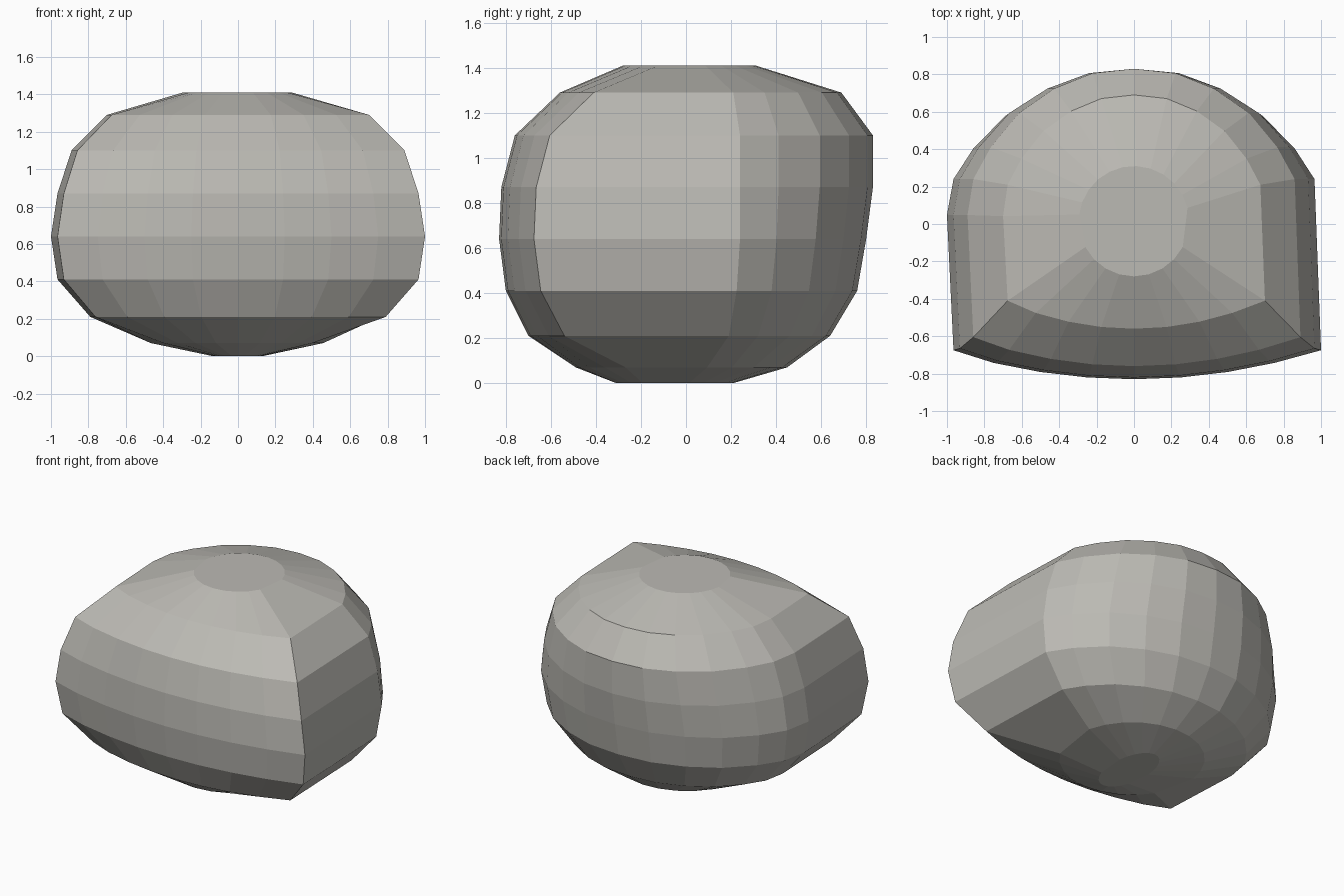
import bpy, bmesh, math

if "Cube" in bpy.data.objects:
    bpy.data.objects.remove(bpy.data.objects["Cube"])

# Cross-sections of the D-shaped body: z, half width, front y, corner y, shoulder y, back y
D_RINGS = [
    (0.21, 0.79, -0.70, -0.54, 0.19, 0.64),
    (0.41, 0.965, -0.80, -0.645, 0.225, 0.76),
    (0.64, 1.00, -0.83, -0.675, 0.24, 0.80),
    (0.87, 0.965, -0.82, -0.665, 0.24, 0.83),
    (1.10, 0.89, -0.76, -0.605, 0.24, 0.83),
    (1.29, 0.70, -0.56, -0.41, 0.21, 0.69),
]
# Back curve from shoulder to shoulder: fraction of width, fraction of depth
BACK = [(0.965, 0.0), (0.86, 0.29), (0.69, 0.60), (0.48, 0.82), (0.25, 0.96), (0.0, 1.0)]


def d_ring(z, w, front, corner, shoulder, back):
    pts = []
    for i in range(-4, 5):                       # bowed front
        t = i / 4
        x = w * t * (0.965 if i == -4 else 1)
        pts.append((x, front + (corner - front) * t * t, z))
    right = [(w * a, shoulder + (back - shoulder) * b, z) for a, b in BACK]
    pts += right                                 # rounded back
    pts += [(-x, y, zz) for x, y, zz in reversed(right[:-1])]
    pts.append((-w, shoulder * 0.2, z))          # extra point on the left side
    return pts


def oval_ring(z, rx, ry, cy, corner_deg):
    angles = [-180 + corner_deg + (180 - 2 * corner_deg) * i / 8 for i in range(9)]
    angles += [14 + (160 - 14) * i / 10 for i in range(11)] + [173]
    return [(rx * math.cos(math.radians(a)), cy + ry * math.sin(math.radians(a)), z)
            for a in angles]


# Stack of rings, closed by flat oval caps
rings = [oval_ring(0.0, 0.135, 0.26, -0.05, 33), oval_ring(0.07, 0.47, 0.47, -0.02, 32)]
rings += [d_ring(*r) for r in D_RINGS]
rings.append(oval_ring(1.41, 0.295, 0.295, 0.015, 28))

bm = bmesh.new()
loops = [[bm.verts.new(p) for p in ring] for ring in rings]
n = len(loops[0])
for low, high in zip(loops, loops[1:]):
    for i in range(n):
        j = (i + 1) % n
        bm.faces.new((low[i], low[j], high[j], high[i]))
bm.faces.new(loops[-1])
bm.faces.new(list(reversed(loops[0])))
bmesh.ops.recalc_face_normals(bm, faces=bm.faces[:])

mesh = bpy.data.meshes.new("rounded_body")
bm.to_mesh(mesh)
bm.free()
body = bpy.data.objects.new("rounded_body", mesh)
bpy.context.collection.objects.link(body)

# Single warm grey
grey = bpy.data.materials.new("warm_grey")
grey.diffuse_color = (0.50, 0.49, 0.455, 1)
grey.use_nodes = True
grey.node_tree.nodes["Principled BSDF"].inputs["Base Color"].default_value = grey.diffuse_color
mesh.materials.append(grey)
